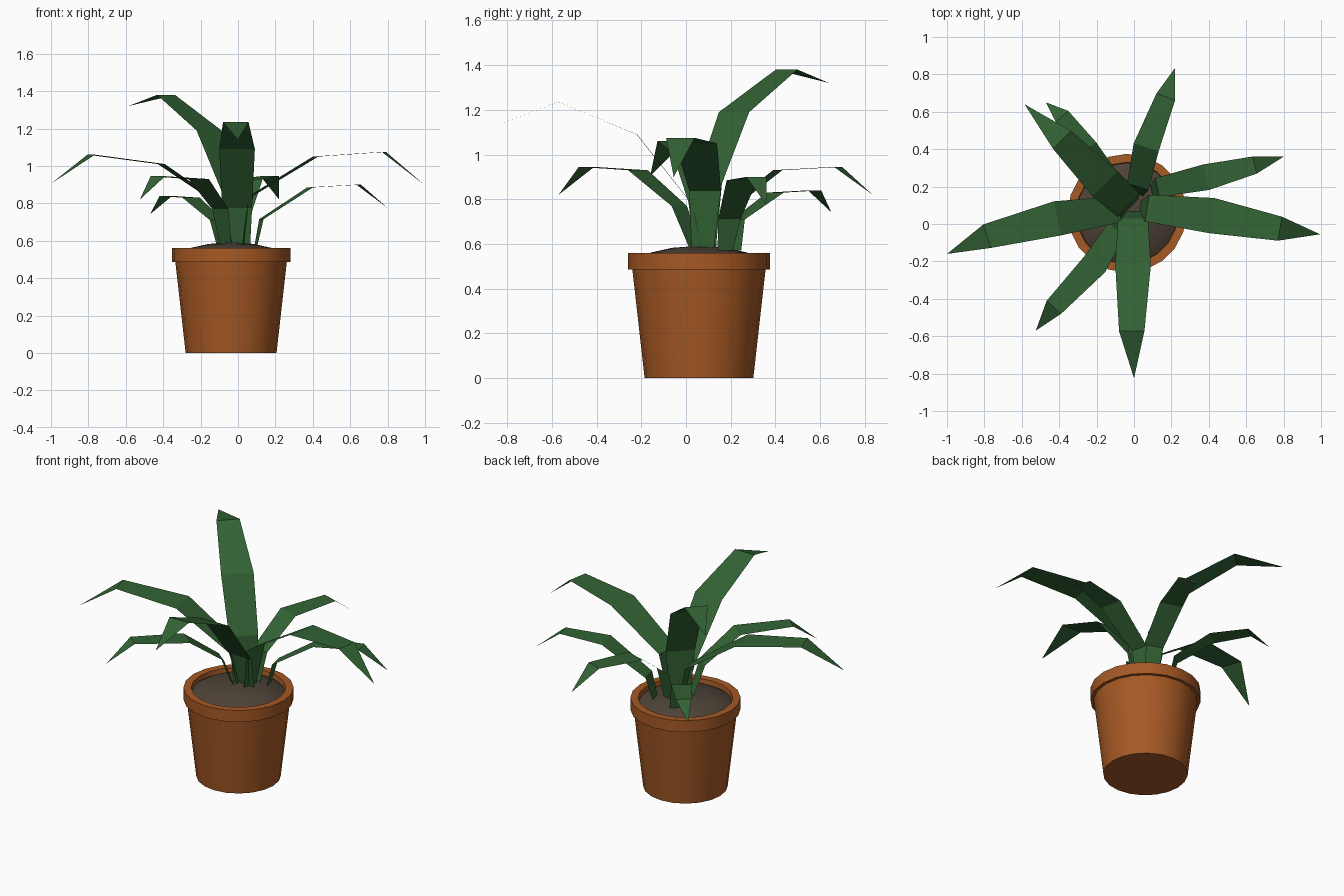
import bpy, bmesh, math
from mathutils import Vector

if "Cube" in bpy.data.objects:
    bpy.data.objects.remove(bpy.data.objects["Cube"])


def material(name, rgb):
    m = bpy.data.materials.new(name)
    m.diffuse_color = (*rgb, 1)
    m.use_nodes = True
    m.node_tree.nodes["Principled BSDF"].inputs["Base Color"].default_value = m.diffuse_color
    return m


TERRACOTTA = material("terracotta", (0.38, 0.10, 0.018))
SOIL = material("dark soil", (0.075, 0.055, 0.038))
GREEN = material("leaf green", (0.033, 0.125, 0.035))


def add_object(name, bm, mat):
    mesh = bpy.data.meshes.new(name)
    bm.to_mesh(mesh)
    bm.free()
    mesh.materials.append(mat)
    ob = bpy.data.objects.new(name, mesh)
    bpy.context.collection.objects.link(ob)
    return ob


def lathe(name, profile, mat, centre, sides=20):
    """Spin an (r, z) profile around a vertical axis."""
    bm = bmesh.new()
    cx, cy = centre
    rings = []
    for r, z in profile:
        if r == 0:
            rings.append([bm.verts.new((cx, cy, z))] * sides)
        else:
            rings.append([bm.verts.new((cx + r * math.cos(math.tau * i / sides),
                                        cy + r * math.sin(math.tau * i / sides), z))
                          for i in range(sides)])
    for a, b in zip(rings, rings[1:]):
        for i in range(sides):
            j = (i + 1) % sides
            bm.faces.new(list(dict.fromkeys([a[i], a[j], b[j], b[i]])))
    bmesh.ops.recalc_face_normals(bm, faces=bm.faces)
    ob = add_object(name, bm, mat)
    bpy.ops.object.select_all(action='DESELECT')
    bpy.context.view_layer.objects.active = ob
    ob.select_set(True)
    bpy.ops.object.shade_smooth_by_angle(angle=math.radians(35))
    return ob


def leaf(name, spine, widths):
    """Flat-faced strip along a spine of base, three bends and a pointed tip."""
    bm = bmesh.new()
    pts = [Vector(p) for p in spine]
    rows = []
    for i, (p, w) in enumerate(zip(pts, widths)):
        # the lower part keeps a common heading, upper bends follow the spine
        d = pts[3] - pts[1] if i < 2 else pts[i + 1] - pts[i - 1]
        side = Vector((-d.y, d.x, 0)).normalized() * w
        rows.append((bm.verts.new(p - side), bm.verts.new(p + side)))
    for (a, b), (c, d) in zip(rows, rows[1:]):
        bm.faces.new((a, c, d, b))
    a, b = rows[-1]
    bm.faces.new((a, bm.verts.new(pts[-1]), b))
    return add_object(name, bm, GREEN)


# Pot with rim, and mounded soil
CENTRE = (-0.037, 0.058)
lathe("pot", [(0, 0), (0.243, 0), (0.298, 0.487), (0.317, 0.487), (0.317, 0.56),
              (0.272, 0.56), (0.265, 0.50)], TERRACOTTA, CENTRE)
lathe("soil", [(0.27, 0.53), (0.215, 0.562), (0.12, 0.583), (0, 0.592)], SOIL, CENTRE)

# Arching leaves: spine points and half widths
leaf("front_leaf",
     [(0.01, 0.07, 0.57), (-0.005, 0.03, 0.775), (-0.005, -0.22, 1.09),
      (-0.012, -0.572, 1.235), (0, -0.825, 1.14)], (0.055, 0.08, 0.095, 0.068))
leaf("right_leaf",
     [(0.03, 0.075, 0.57), (0.07, 0.085, 0.84), (0.415, 0.045, 1.05),
      (0.78, -0.025, 1.075), (0.995, -0.055, 0.90)], (0.05, 0.072, 0.095, 0.065))
leaf("right_back_leaf",
     [(0.095, 0.175, 0.57), (0.125, 0.195, 0.715), (0.385, 0.25, 0.885),
      (0.645, 0.315, 0.90), (0.80, 0.36, 0.775)], (0.035, 0.052, 0.07, 0.047))
leaf("back_leaf",
     [(0.01, 0.16, 0.57), (0.02, 0.20, 0.765), (0.065, 0.41, 0.93),
      (0.17, 0.68, 0.945), (0.22, 0.835, 0.82)], (0.04, 0.06, 0.07, 0.053))
leaf("low_back_left_leaf",
     [(-0.085, 0.225, 0.57), (-0.115, 0.235, 0.71), (-0.25, 0.40, 0.83),
      (-0.385, 0.575, 0.84), (-0.47, 0.65, 0.742)], (0.035, 0.045, 0.06, 0.045))
leaf("tall_back_left_leaf",
     [(-0.02, 0.09, 0.57), (-0.03, 0.10, 0.87), (-0.155, 0.215, 1.19),
      (-0.385, 0.45, 1.38), (-0.585, 0.64, 1.32)], (0.06, 0.085, 0.095, 0.068))
leaf("left_leaf",
     [(-0.04, 0.085, 0.57), (-0.08, 0.08, 0.785), (-0.41, 0.03, 1.01),
      (-0.785, -0.065, 1.06), (-1.0, -0.16, 0.905)], (0.05, 0.07, 0.093, 0.066))
leaf("front_left_leaf",
     [(-0.065, 0.045, 0.57), (-0.095, -0.03, 0.77), (-0.21, -0.215, 0.93),
      (-0.428, -0.445, 0.945), (-0.525, -0.57, 0.82)], (0.04, 0.055, 0.07, 0.052))
